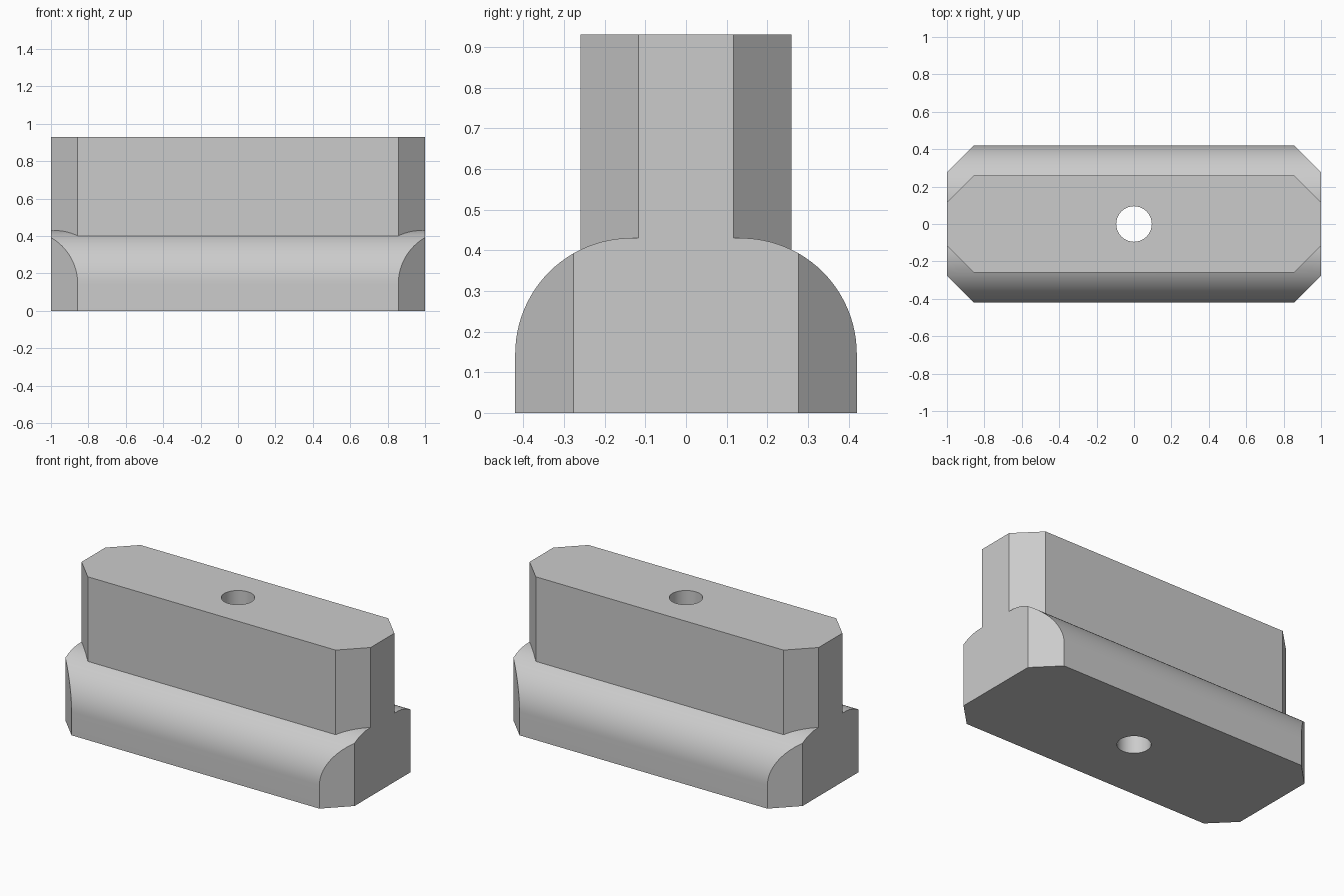
import bpy, bmesh
from math import cos, sin, pi, radians

cube = bpy.data.objects.get("Cube")
if cube:
    bpy.data.objects.remove(cube, do_unlink=True)

HALF_LEN, CHAMFER = 1.0, 0.143
BASE_W, STEM_W = 0.42, 0.26
BASE_TOP, TOP = 0.43, 0.93
ROUND, BORE = 0.285, 0.095

grey = bpy.data.materials.new("plain grey")
grey.use_nodes = True
colour = (0.6, 0.6, 0.6, 1)
grey.diffuse_color = colour
grey.node_tree.nodes["Principled BSDF"].inputs["Base Color"].default_value = colour


def prism(name, points, direction):
    """Extrude a closed outline of 3D points along a direction."""
    bm = bmesh.new()
    face = bm.faces.new([bm.verts.new(p) for p in points])
    new = bmesh.ops.extrude_face_region(bm, geom=[face])["geom"]
    bmesh.ops.translate(bm, vec=direction,
                        verts=[v for v in new if isinstance(v, bmesh.types.BMVert)])
    bmesh.ops.recalc_face_normals(bm, faces=bm.faces)
    mesh = bpy.data.meshes.new(name)
    bm.to_mesh(mesh)
    bm.free()
    mesh.materials.append(grey)
    obj = bpy.data.objects.new(name, mesh)
    bpy.context.collection.objects.link(obj)
    return obj


def chamfered_block(name, w, z0, z1):
    """Block with its four upright corners cut at 45 degrees."""
    a, b = HALF_LEN - CHAMFER, w - CHAMFER
    quarter = [(HALF_LEN, b), (a, w)]
    half = quarter + [(-x, y) for x, y in reversed(quarter)]
    outline = half + [(-x, -y) for x, y in half]
    return prism(name, [(x, y, z0) for x, y in outline], (0, 0, z1 - z0))


def combine(target, tool, operation):
    """Apply a boolean and discard the tool."""
    mod = target.modifiers.new(operation.lower(), "BOOLEAN")
    mod.operation, mod.solver, mod.object = operation, "EXACT", tool
    bpy.context.view_layer.objects.active = target
    bpy.ops.object.modifier_apply(modifier=mod.name)
    bpy.data.objects.remove(tool, do_unlink=True)


# Base: round-shouldered profile along x, trimmed by the chamfered plan
steps = 24
arc = [(BASE_W - ROUND + ROUND * cos(pi / 2 * i / steps),
        BASE_TOP - ROUND + ROUND * sin(pi / 2 * i / steps)) for i in range(steps + 1)]
side = [(BASE_W, 0)] + arc
profile = side + [(-y, z) for y, z in reversed(side)]
body = prism("slot_nut_body", [(-HALF_LEN - 0.1, y, z) for y, z in profile],
             (2 * HALF_LEN + 0.2, 0, 0))
combine(body, chamfered_block("base_trim", BASE_W, -0.1, 0.6), "INTERSECT")

# Upper stem
combine(body, chamfered_block("stem", STEM_W, 0.1, TOP), "UNION")

# Through bore
circle = [(BORE * cos(2 * pi * i / 48), BORE * sin(2 * pi * i / 48), -0.1) for i in range(48)]
combine(body, prism("bore_cutter", circle, (0, 0, TOP + 0.2)), "DIFFERENCE")

# Smooth curves, sharp edges
bpy.ops.object.select_all(action="DESELECT")
body.select_set(True)
bpy.context.view_layer.objects.active = body
bpy.ops.object.shade_smooth_by_angle(angle=radians(25))
